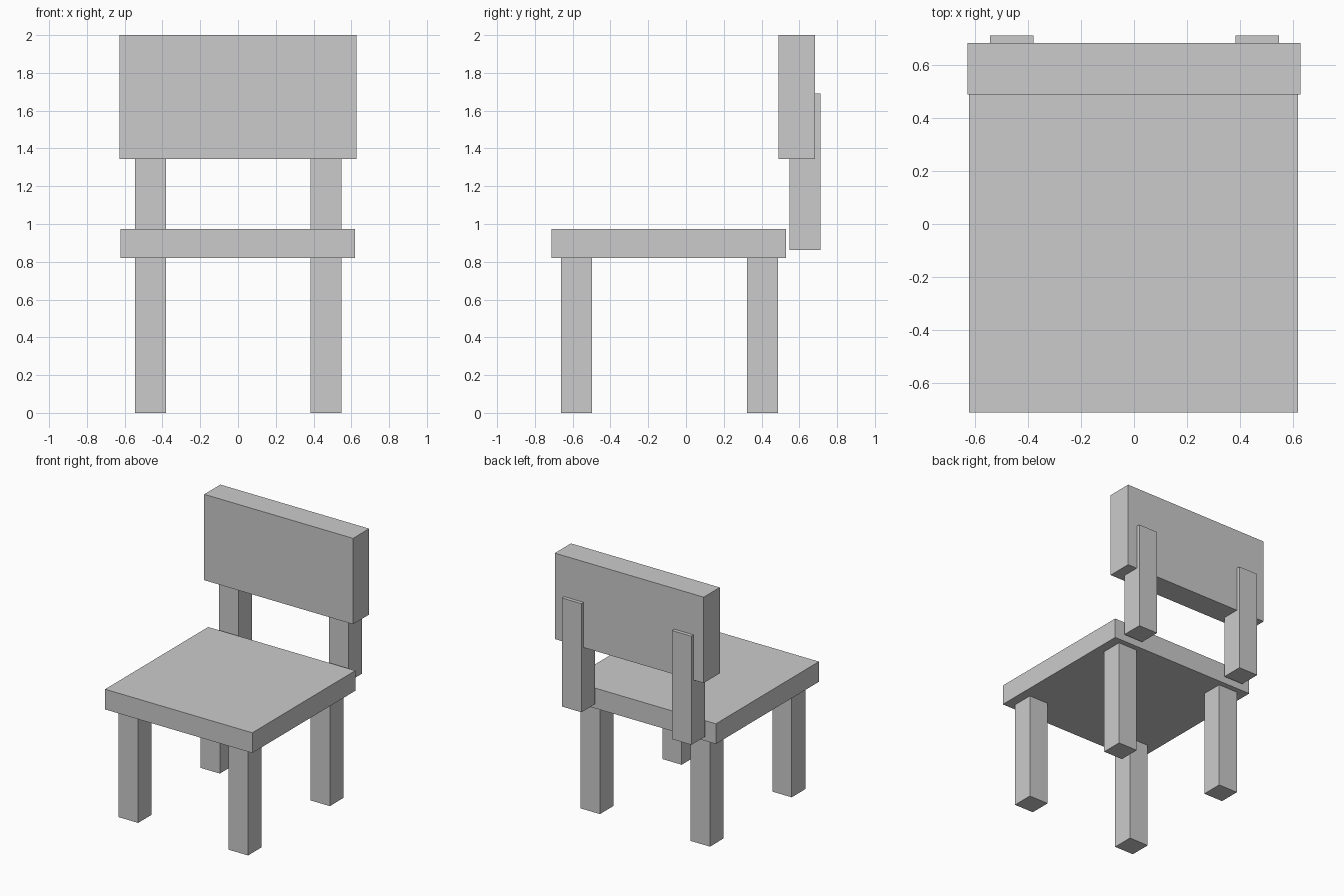
import bpy

if "Cube" in bpy.data.objects:
    bpy.data.objects.remove(bpy.data.objects["Cube"])


def box(name, x, y, z):
    """Box spanning the given (min, max) range on each axis."""
    bpy.ops.mesh.primitive_cube_add(size=1)
    ob = bpy.context.object
    ob.name = name
    ob.location = [(a + b) / 2 for a, b in (x, y, z)]
    ob.scale = [b - a for a, b in (x, y, z)]
    bpy.ops.object.transform_apply(location=False, rotation=False, scale=True)
    return ob


# Seat slab and backrest panel
box("seat", (-0.623, 0.619), (-0.712, 0.530), (0.82, 0.974))
box("backrest", (-0.628, 0.628), (0.49, 0.684), (1.345, 2.0))

# Four legs, and two posts behind the seat carrying the backrest
for side, x in (("left", (-0.544, -0.380)), ("right", (0.384, 0.548))):
    box(f"front_leg_{side}", x, (-0.661, -0.497), (0, 0.82))
    box(f"back_leg_{side}", x, (0.324, 0.488), (0, 0.82))
    box(f"back_post_{side}", x, (0.547, 0.712), (0.862, 1.69))
